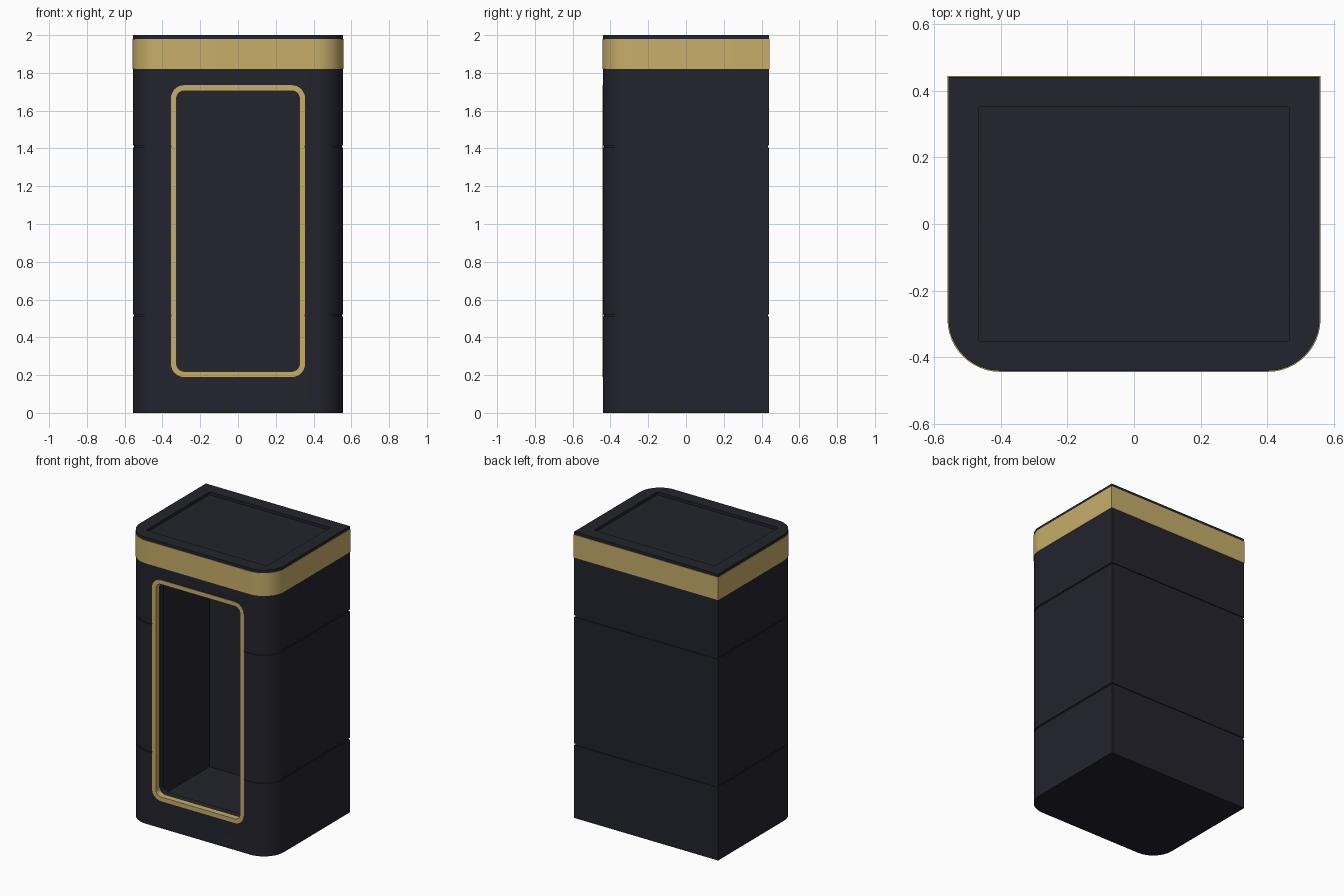
import bpy, bmesh, math

if "Cube" in bpy.data.objects:
    bpy.data.objects.remove(bpy.data.objects["Cube"])


def material(name, rgb):
    m = bpy.data.materials.new(name)
    m.diffuse_color = (*rgb, 1)
    m.use_nodes = True
    m.node_tree.nodes["Principled BSDF"].inputs["Base Color"].default_value = m.diffuse_color
    return m


DARK = material("charcoal", (0.0168, 0.0168, 0.026))
GOLD = material("gold", (0.572, 0.423, 0.141))


def rounded(x0, x1, y0, y1, radii, n=8):
    """Counter-clockwise rectangle; radii run from lower left around."""
    pts = []
    corners = [(x0, y0, 1, 1), (x1, y0, -1, 1), (x1, y1, -1, -1), (x0, y1, 1, -1)]
    for i, ((cx, cy, sx, sy), r) in enumerate(zip(corners, radii)):
        if r <= 0:
            pts.append((cx, cy))
            continue
        for k in range(n + 1):
            a = math.pi + (i + k / n) * math.pi / 2
            pts.append((cx + sx * r + r * math.cos(a), cy + sy * r + r * math.sin(a)))
    return pts


def plan(grow=0.0):
    """Floor plan: round front corners, square back corners."""
    r = 0.155 + grow
    return rounded(-0.556 - grow, 0.556 + grow, -0.44 - grow, 0.44 + grow, (r, r, 0, 0), 12)


def loft(name, loops, mat, closed=False):
    """Skin a stack of equal loops, capped or joined end to start."""
    bm = bmesh.new()
    rings = [[bm.verts.new(p) for p in lp] for lp in loops]
    pairs = list(zip(rings, rings[1:]))
    if closed:
        pairs.append((rings[-1], rings[0]))
    else:
        bm.faces.new(rings[0])
        bm.faces.new(rings[-1])
    for a, b in pairs:
        for i in range(len(a)):
            j = (i + 1) % len(a)
            bm.faces.new((a[i], a[j], b[j], b[i]))
    bmesh.ops.recalc_face_normals(bm, faces=bm.faces)
    me = bpy.data.meshes.new(name)
    bm.to_mesh(me)
    bm.free()
    me.materials.append(mat)
    ob = bpy.data.objects.new(name, me)
    bpy.context.collection.objects.link(ob)
    return ob


def flat(pts, z):
    return [(x, y, z) for x, y in pts]


def upright(pts, y):
    return [(x, y, z) for x, z in pts]


def activate(ob):
    bpy.ops.object.select_all(action='DESELECT')
    ob.select_set(True)
    bpy.context.view_layer.objects.active = ob


def cut(ob, cutter):
    mod = ob.modifiers.new("cut", 'BOOLEAN')
    mod.operation = 'DIFFERENCE'
    mod.solver = 'EXACT'
    mod.object = cutter
    activate(ob)
    bpy.ops.object.modifier_apply(modifier=mod.name)
    bpy.data.objects.remove(cutter)


# Cabinet shell with two shallow seam grooves
loops = [flat(plan(), 0)]
for z in (0.515, 1.41):
    for dz, g in ((-0.006, 0), (-0.006, -0.006), (0.006, -0.006), (0.006, 0)):
        loops.append(flat(plan(g), z + dz))
loops.append(flat(plan(), 2.0))
cabinet = loft("cabinet", loops, DARK)

# Hollow interior, doorway and sunken top panel
room = rounded(-0.466, 0.466, -0.35, 0.35, (0, 0, 0, 0))
cut(cabinet, loft("interior_cutter", [flat(room, 0.08), flat(room, 1.91)], DARK))
door = rounded(-0.33, 0.33, 0.215, 1.71, (0.045,) * 4)
cut(cabinet, loft("door_cutter", [upright(door, -0.6), upright(door, -0.2)], DARK))
cut(cabinet, loft("top_cutter", [flat(room, 1.98), flat(room, 2.1)], DARK))

# Gold band below the top edge
band = loft("top_band", [flat(plan(-0.01), 1.82), flat(plan(0.003), 1.82),
                         flat(plan(0.003), 1.98), flat(plan(-0.01), 1.98)], GOLD, True)

# Gold door frame
outer = rounded(-0.355, 0.355, 0.19, 1.735, (0.07,) * 4)
inner = rounded(-0.325, 0.325, 0.22, 1.705, (0.04,) * 4)
frame = loft("door_frame", [upright(outer, -0.40), upright(outer, -0.443),
                            upright(inner, -0.443), upright(inner, -0.40)], GOLD, True)

for ob in (cabinet, band, frame):
    activate(ob)
    bpy.ops.object.shade_smooth_by_angle(angle=math.radians(30))
